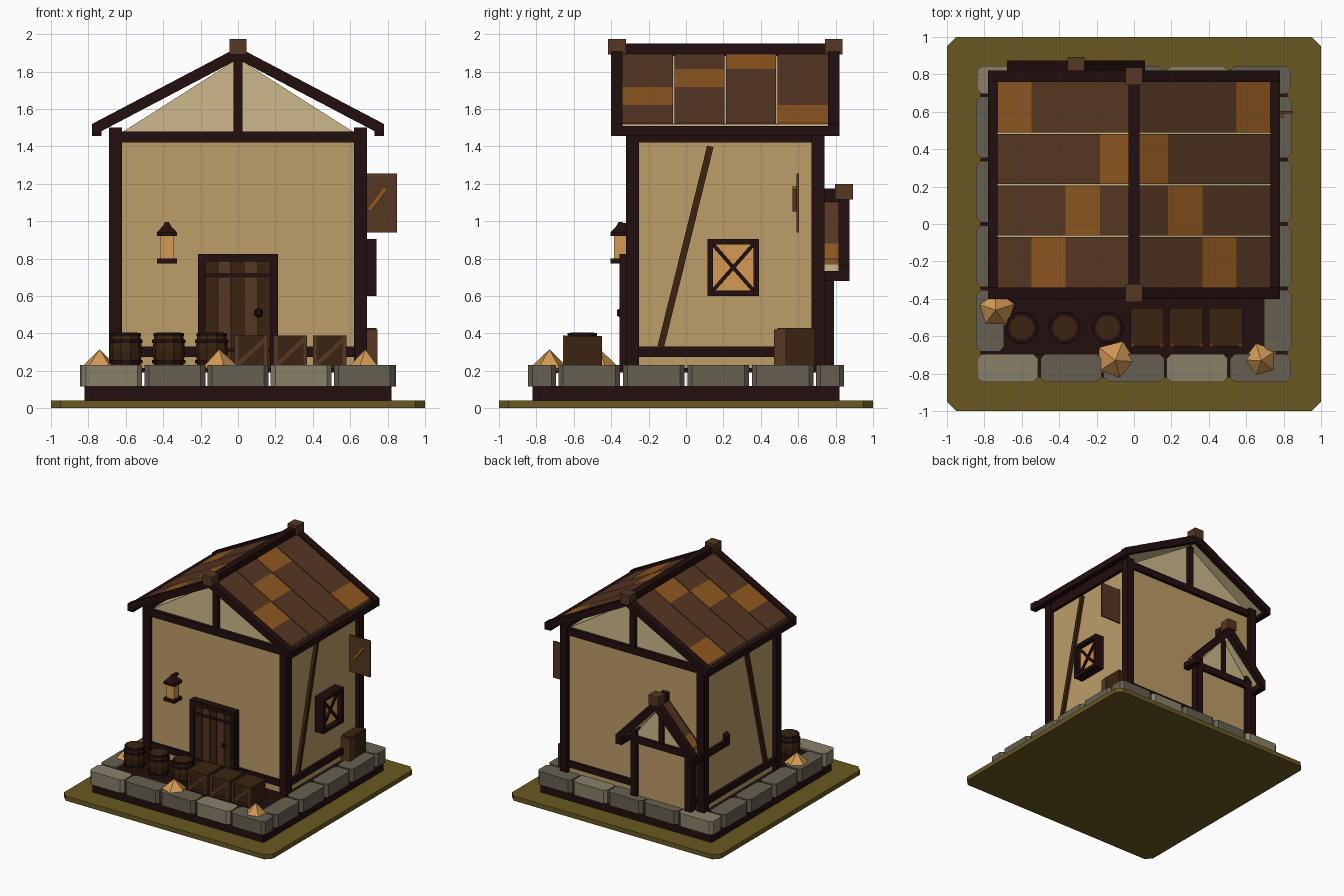
import bpy, bmesh, math
from mathutils import Vector

if "Cube" in bpy.data.objects:
    bpy.data.objects.remove(bpy.data.objects["Cube"])

def mat(name, hexcol):
    lin = lambda c: c / 12.92 if c <= 0.04045 else ((c + 0.055) / 1.055) ** 2.4
    m = bpy.data.materials.new(name)
    m.diffuse_color = [lin(int(hexcol[i:i + 2], 16) / 255) for i in (0, 2, 4)] + [1]
    m.use_nodes = True
    m.node_tree.nodes["Principled BSDF"].inputs["Base Color"].default_value = m.diffuse_color
    return m

TRIM = mat("dark_trim", "230e0e")
PLASTER = mat("plaster", "bd9e69")
PALE = mat("pale_plaster", "cdb98b")
WOOD = mat("brown_wood", "563722")
DARK = mat("dark_wood", "3b2410")
ORANGE = mat("orange_shingle", "8f5820")
AMBER = mat("amber", "d39a55")
STONE_L = mat("light_stone", "898069")
STONE_D = mat("dark_stone", "666050")
GROUND = mat("olive_ground", "6a5821")

def finish(name, bm, m):
    bmesh.ops.recalc_face_normals(bm, faces=bm.faces)
    me = bpy.data.meshes.new(name)
    bm.to_mesh(me)
    bm.free()
    me.materials.append(m)
    ob = bpy.data.objects.new(name, me)
    bpy.context.collection.objects.link(ob)
    return ob

def prism(name, pts, axis, a, b, m):
    """Extrude a 2D profile along an axis: x uses (y,z), y uses (x,z), z uses (x,y)."""
    put = {"x": lambda u, v, t: (t, u, v), "y": lambda u, v, t: (u, t, v),
           "z": lambda u, v, t: (u, v, t)}[axis]
    bm = bmesh.new()
    lo = [bm.verts.new(put(u, v, a)) for u, v in pts]
    hi = [bm.verts.new(put(u, v, b)) for u, v in pts]
    bm.faces.new(lo)
    bm.faces.new(hi)
    n = len(pts)
    for i in range(n):
        j = (i + 1) % n
        bm.faces.new((lo[i], lo[j], hi[j], hi[i]))
    return finish(name, bm, m)

def box(name, x0, x1, y0, y1, z0, z1, m):
    return prism(name, [(x0, y0), (x1, y0), (x1, y1), (x0, y1)], "z", z0, z1, m)

def chamfered(name, x0, x1, y0, y1, z0, z1, c, m):
    pts = [(x0 + c, y0), (x1 - c, y0), (x1, y0 + c), (x1, y1 - c),
           (x1 - c, y1), (x0 + c, y1), (x0, y1 - c), (x0, y0 + c)]
    return prism(name, pts, "z", z0, z1, m)

def strip(p, q, t):
    p, q = Vector(p), Vector(q)
    d = (q - p).normalized() * t / 2
    n = Vector((-d.y, d.x))
    return [p + n, q + n, q - n, p - n]

def lathe(name, cx, cy, profile, n, m, turn=0.0):
    bm = bmesh.new()
    rings = [[bm.verts.new((cx + r * math.cos(turn + 2 * math.pi * k / n),
                            cy + r * math.sin(turn + 2 * math.pi * k / n), z))
              for k in range(n)] for r, z in profile]
    bm.faces.new(rings[0])
    bm.faces.new(rings[-1])
    for a, b in zip(rings, rings[1:]):
        for k in range(n):
            j = (k + 1) % n
            bm.faces.new((a[k], a[j], b[j], b[k]))
    bmesh.ops.remove_doubles(bm, verts=bm.verts, dist=0.0001)
    return finish(name, bm, m)

def gable_roof(name, cx, y0, y1, w, ze, zr, t, bw):
    """Shingled gable roof: barge boards, ridge and eave beams, finials, tile rows."""
    def chevron(half, low, top, th):
        return [(cx - half, low), (cx - half, low + th), (cx, top), (cx + half, low + th),
                (cx + half, low), (cx, top - th)]
    slope = (zr - ze - t) / w
    for tag, a, b in (("front", y0, y0 + bw), ("back", y1 - bw, y1)):
        prism(f"{name}_barge_{tag}", chevron(w, ze, zr, t), "y", a, b, TRIM)
        mid = (a + b) / 2
        box(f"{name}_finial_{tag}", cx - .045, cx + .045, mid - .048, mid + .048,
            zr - .04, zr + .045, WOOD)
    ya, yb = y0 + bw, y1 - bw
    inner = w - .05
    base = ze + .04 + slope * .05 - .04
    prism(f"{name}_underlay", chevron(inner, base, base + .035 + slope * inner, .035),
          "y", ya - .01, yb + .01, PALE)
    box(f"{name}_ridge_beam", cx - .03, cx + .03, y0 + .01, y1 - .01, zr - .06, zr + .02, TRIM)
    row, col = (yb - ya) / 4, inner / 4
    for s in (-1, 1):
        xs = sorted((cx + s * (w - .05), cx + s * w))
        box(f"{name}_eave_beam", *xs, y0 + .01, y1 - .01, ze, ze + .055, TRIM)
        for j, accent in enumerate((2, 1, 0, 3)):
            for i in range(4):
                u, v = i * col, (i + 1) * col
                zu, zv = (zr - .02 - slope * k for k in (u, v))
                prism(f"{name}_tile", [(cx + s * u, zu), (cx + s * v, zv),
                      (cx + s * v, zv - .03), (cx + s * u, zu - .03)], "y",
                      ya + j * row + (.004 if j else 0), ya + (j + 1) * row - (.004 if j < 3 else 0),
                      ORANGE if i == accent else WOOD)

# ground, plinth, floor
chamfered("ground_plate", -1, 1, -1, 1, 0, .04, .05, GROUND)
box("plinth", -.82, .82, -.82, .82, .04, .12, TRIM)
box("floor_slab", -.7, .7, -.7, .7, .19, .215, TRIM)

# ring of foundation stones
for i, m in enumerate((STONE_L, STONE_D, STONE_D, STONE_L, STONE_D)):
    x = -.845 + i * .338
    for y in (-.845, .695):
        chamfered("foundation_stone", x + .006, x + .332, y, y + .15, .115, .23, .025, m)
for i in range(4):
    y = -.69 + i * .345
    for x in (-.845, .695):
        chamfered("foundation_stone", x, x + .15, y + .008, y + .337, .115, .23, .025, STONE_D)

# main house body with gables
box("house_walls", -.655, .655, -.29, .71, .2, 1.45, PLASTER)
prism("gable_wall", [(-.66, 1.45), (.66, 1.45), (0, 1.87)], "y", -.285, .705, PALE)
for x in (-.69, .62):
    for y in (-.32, .67):
        box("corner_post", x, x + .07, y, y + .07, .2, 1.5, TRIM)
for tag, y in (("front", -.315), ("back", .685)):
    box(f"tie_beam_{tag}", -.63, .63, y, y + .05, 1.42, 1.48, TRIM)
    box(f"sill_beam_{tag}", -.63, .63, y + .005, y + .045, .275, .33, TRIM)
    box(f"king_post_{tag}", -.025, .025, y, y + .05, 1.46, 1.87, TRIM)
for s in (-1, 1):
    xs = sorted((s * .64, s * .68))
    box("side_sill_beam", *xs, -.26, .68, .275, .33, TRIM)
    box("side_top_beam", *xs, -.26, .68, 1.42, 1.5, TRIM)
    prism("side_brace", strip((-.135, .33), (.13, 1.4), .035), "x", *xs, DARK)
gable_roof("main_roof", 0, -.4, .82, .78, 1.455, 1.93, .065, .06)

# small gabled porch at the back
C = -.31
box("porch_wall", C - .26, C + .26, .6, .765, .2, .74, PLASTER)
prism("porch_gable", [(C - .28, .73), (C + .28, .73), (C, 1.07)], "y", .6, .77, PALE)
for x in (C - .29, C + .23):
    box("porch_post", x, x + .06, .72, .79, .2, .8, TRIM)
box("porch_tie_beam", C - .28, C + .28, .73, .79, .69, .75, TRIM)
box("porch_king_post", C - .022, C + .022, .73, .785, .74, 1.08, TRIM)
gable_roof("porch_roof", C, .37, .875, .37, .68, 1.155, .085, .06)

# front door
box("door_frame_top", -.215, .215, -.355, -.28, .785, .825, TRIM)
for x in (-.215, .175):
    box("door_frame_side", x, x + .04, -.355, -.28, .2, .8, TRIM)
for i in range(5):
    box("door_plank", -.175 + i * .07, -.109 + i * .07, -.335, -.28, .2, .79, WOOD if i % 2 else DARK)
box("door_backing", -.175, .175, -.328, -.28, .2, .79, TRIM)
for z in (.3, .7):
    box("door_band", -.175, .175, -.342, -.32, z, z + .022, TRIM)
lathe("door_knob", .11, -.35, [(0, .485), (.022, .495), (.022, .525), (0, .535)], 6, TRIM)

# wall lantern
L, Y, Q = -.38, -.35, math.pi / 4
lathe("lantern_base", L, Y, [(.075, .775), (.075, .8)], 4, TRIM, Q)
lathe("lantern_glass", L, Y, [(.048, .8), (.048, .925)], 4, AMBER, Q)
lathe("lantern_cap", L, Y, [(.075, .92), (.075, .94), (.03, .975), (.015, .995)], 4, TRIM, Q)
box("lantern_bracket", L - .012, L + .012, Y, -.28, .97, .99, TRIM)

# right-hand window
box("window_pane", .65, .7, .13, .375, .62, .89, AMBER)
for y in (.115, .36):
    box("window_frame_side", .65, .74, y, y + .03, .6, .905, TRIM)
for z in (.6, .875):
    box("window_frame_rail", .65, .74, .115, .39, z, z + .03, TRIM)
for a, b in ((.63, .875), (.875, .63)):
    prism("window_cross", strip((.145, a), (.36, b), .02), "x", .69, .715, TRIM)

# hanging sign board
box("sign_board", .65, .85, .59, .603, .94, 1.255, WOOD)
prism("sign_stripe", strip((.7, 1.06), (.79, 1.18), .025), "y", .57, .592, ORANGE)

# barrels
for x in (-.6, -.37, -.14):
    lathe("barrel", x, -.555, [(.076, .21), (.088, .31), (.076, .4)], 10, DARK)
    lathe("barrel_lid", x, -.555, [(.066, .39), (.066, .405)], 10, DARK)
    for z in (.24, .35, .385):
        r = .082 if z == .385 else .09
        lathe("barrel_hoop", x, -.555, [(r, z), (r, z + .018)], 10, TRIM)

# crates with framed, braced fronts
for x in (-.02, .19, .4):
    box("crate", x, x + .18, -.65, -.45, .21, .385, DARK)
    for a in (x, x + .16):
        box("crate_stile", a, a + .02, -.658, -.64, .21, .388, WOOD)
    for z in (.215, .368):
        box("crate_rail", x, x + .18, -.656, -.64, z, z + .02, DARK)
    prism("crate_brace", strip((x + .02, .235), (x + .16, .365), .022), "y", -.657, -.64, WOOD)
box("side_crate", .6, .74, .49, .69, .2, .43, DARK)
box("side_crate_panel", .6, .745, .47, .53, .2, .42, WOOD)

# amber crystals
for x, y, r, turn in ((-.74, -.46, .105, .3), (-.1, -.73, .11, 1.2), (.68, -.73, .095, .6)):
    lathe("crystal", x, y, [(0, .17), (r, .215), (0, .315)], 5, AMBER, turn)
